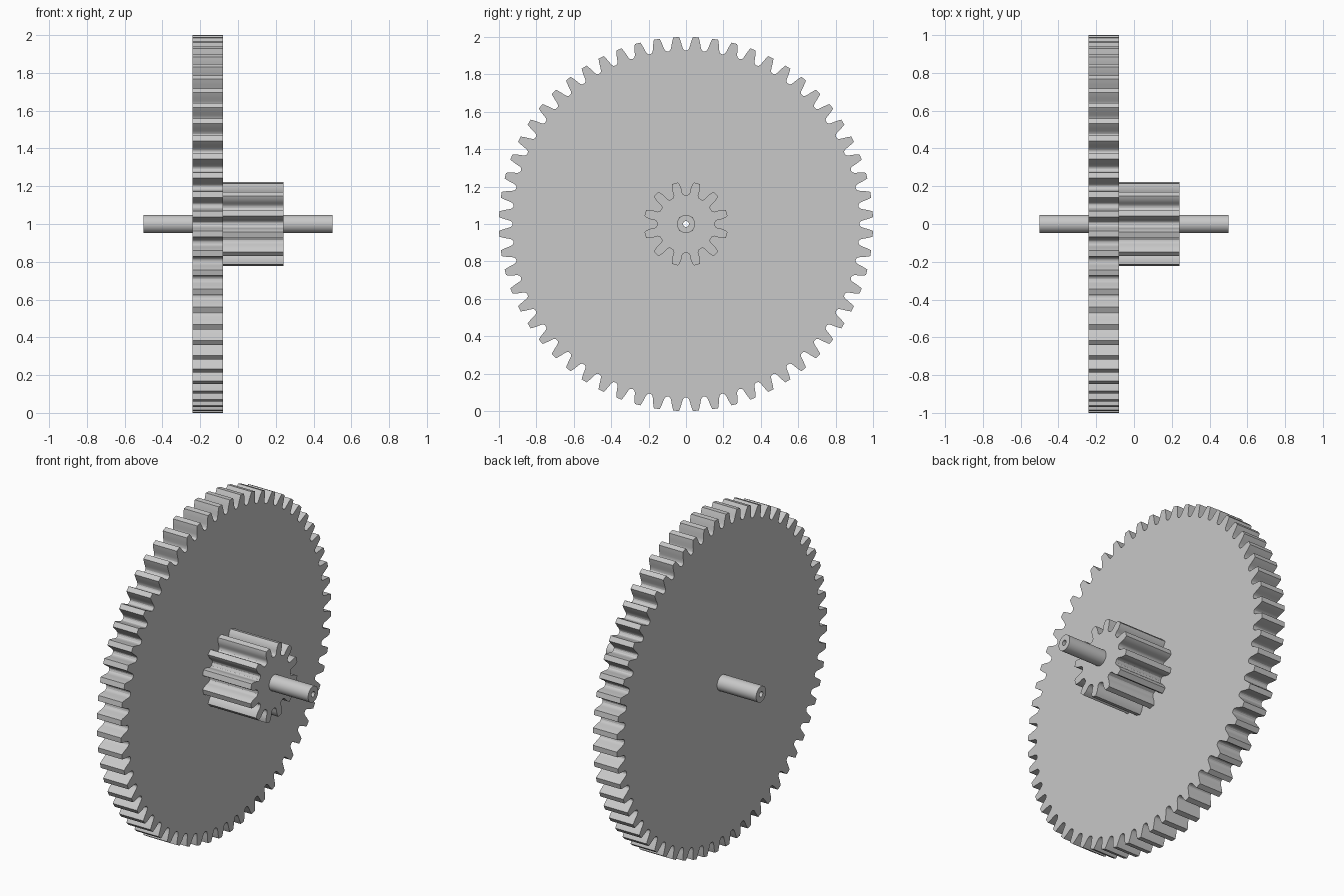
import bpy, bmesh, math

if "Cube" in bpy.data.objects:
    bpy.data.objects.remove(bpy.data.objects["Cube"])

steel = bpy.data.materials.new("grey_steel")
steel.diffuse_color = (0.58, 0.58, 0.58, 1)
steel.use_nodes = True
steel.node_tree.nodes["Principled BSDF"].inputs["Base Color"].default_value = steel.diffuse_color

AXIS_Z = 1.0
SHAFT_R, BORE_R = 0.0475, 0.016


def gear_profile(teeth, flank):
    """Polar outline; flank is (radius, half width) from tooth tip to root."""
    pitch = 2 * math.pi / teeth
    half = [(r, w / r) for r, w in flank]
    pts = []
    for k in range(teeth):
        mid = (k + 0.5) * pitch          # a gap sits at the very top
        pts += [(r, mid - a) for r, a in reversed(half)]
        pts += [(r, mid + a) for r, a in half]
    return pts


def ring_solid(name, outline, inner_r, x0, x1):
    """Extrude a polar outline along x, with a round hole of radius inner_r."""
    bm = bmesh.new()

    def loop(points, x):
        return [bm.verts.new((x, r * math.sin(a), AXIS_Z + r * math.cos(a)))
                for r, a in points]

    hole = [(inner_r, a) for _, a in outline]
    rings = [loop(outline, x0), loop(outline, x1), loop(hole, x1), loop(hole, x0)]
    n = len(outline)
    for j in range(4):
        a, b = rings[j], rings[(j + 1) % 4]
        for i in range(n):
            k = (i + 1) % n
            bm.faces.new((a[i], a[k], b[k], b[i]))
    bmesh.ops.recalc_face_normals(bm, faces=bm.faces)
    me = bpy.data.meshes.new(name)
    bm.to_mesh(me)
    bm.free()
    me.materials.append(steel)
    ob = bpy.data.objects.new(name, me)
    bpy.context.collection.objects.link(ob)
    bpy.ops.object.select_all(action='DESELECT')
    ob.select_set(True)
    bpy.context.view_layer.objects.active = ob
    bpy.ops.object.shade_smooth_by_angle(angle=math.radians(25))
    return ob


# Large 60-tooth wheel
wheel_flank = [(1.0, 0.0155), (0.985, 0.0205), (0.968, 0.025), (0.95, 0.029),
               (0.938, 0.0325), (0.931, 0.0375), (0.928, 0.0435)]
ring_solid("large_gear", gear_profile(60, wheel_flank), SHAFT_R, -0.24, -0.08)

# Small 12-tooth pinion beside it
pinion_flank = [(0.2258, 0.016), (0.215, 0.0205), (0.2, 0.024), (0.188, 0.0245),
                (0.175, 0.0235), (0.166, 0.0237), (0.159, 0.0265), (0.1545, 0.032)]
ring_solid("pinion_gear", gear_profile(12, pinion_flank), SHAFT_R, -0.08, 0.24)

# Hollow shaft through both gears
circle = [(SHAFT_R, 2 * math.pi * i / 48) for i in range(48)]
ring_solid("shaft", circle, BORE_R, -0.5, 0.5)
